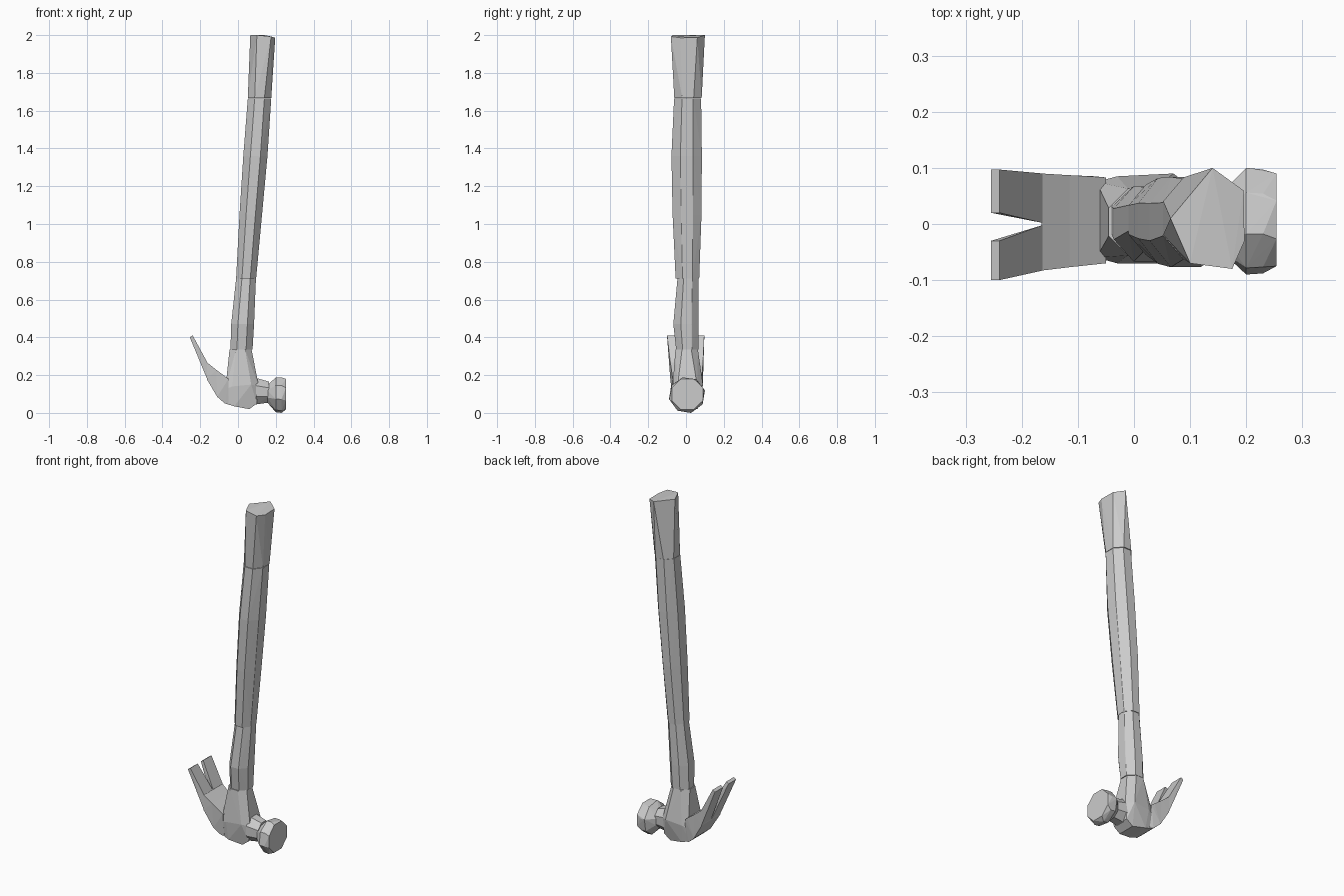
import bpy, bmesh
from math import cos, sin, pi

if "Cube" in bpy.data.objects:
    bpy.data.objects.remove(bpy.data.objects["Cube"])


def hull(name, points):
    """Flat-faceted convex part wrapped round a few points."""
    bm = bmesh.new()
    for p in points:
        bm.verts.new(p)
    res = bmesh.ops.convex_hull(bm, input=bm.verts)
    bad = [v for v in set(res["geom_interior"] + res["geom_unused"])
           if isinstance(v, bmesh.types.BMVert)]
    bmesh.ops.delete(bm, geom=bad, context='VERTS')
    bmesh.ops.recalc_face_normals(bm, faces=bm.faces)
    me = bpy.data.meshes.new(name)
    bm.to_mesh(me)
    bm.free()
    ob = bpy.data.objects.new(name, me)
    bpy.context.collection.objects.link(ob)
    return ob


def ring(h, a0, a1, b0, b1, sides=8, phase=0.5, axis='Z', tilt=0):
    """Polygon filling the bounds a0..a1, b0..b1 at height h along an axis."""
    uv = [(cos(2 * pi * (i + phase) / sides), sin(2 * pi * (i + phase) / sides))
          for i in range(sides)]
    mu, mv = max(abs(u) for u, v in uv), max(abs(v) for u, v in uv)
    pts = []
    for u, v in uv:
        a = (a0 + a1) / 2 + u / mu * (a1 - a0) / 2
        b = (b0 + b1) / 2 + v / mv * (b1 - b0) / 2
        k = h + tilt * u
        pts.append((a, b, k) if axis == 'Z' else (k, a, b))
    return pts


def slab(profile):
    """Points of an x-z profile, each with its own y range."""
    return [(x, y, z) for x, z, y0, y1 in profile for y in (y0, y1)]


# Flared butt of the handle
butt_top = [(.065, .01), (.14, .10), (.195, .06), (.197, -.03),
            (.175, -.08), (.10, -.07)]
hull("handle_butt",
     [(x, y, 2.0 - max(0, x - .15) * .3) for x, y in butt_top]
     + ring(1.667, .052, .176, -.062, .083))

# Long grip
hull("handle_grip",
     ring(1.665, .052, .176, -.063, .08)
     + ring(1.36, .028, .156, -.077, .084)
     + ring(1.05, .008, .127, -.071, .082)
     + ring(.712, -.010, .096, -.055, .07))

# Slim part of the handle next to the head
hull("handle_neck",
     ring(.712, -.010, .095, -.045, .066)
     + ring(.47, -.036, .085, -.067, .067)
     + ring(.335, -.040, .077, -.052, .065))

# Central block of the head
hull("head_block",
     ring(.335, -.045, .072, -.056, .063)
     + slab([(-.067, .125, -.06, .075), (-.070, .05, -.05, .065),
             (-.03, .14, -.07, .085), (.07, .15, -.07, .09),
             (-.02, .035, -.06, .07), (.06, .02, -.045, .06),
             (.10, .05, -.045, .06), (.11, .14, -.045, .06)]))

# Neck and striking face
hull("striker_neck",
     ring(.095, -.06, .065, .045, .185, axis='X')
     + ring(.165, -.05, .055, .055, .165, axis='X'))
hull("striker_face",
     ring(.155, -.048, .055, .055, .145, axis='X')
     + ring(.20, -.09, .10, .004, .188, axis='X', phase=0.3)
     + ring(.23, -.088, .097, .0, .188, axis='X', phase=0.3)
     + ring(.254, -.075, .09, .018, .18, axis='X', phase=0.5))

# Curved root of the claw
hull("claw_root_inner",
     slab([(-.05, .18, -.07, .083), (-.05, .045, -.055, .068),
           (-.07, .19, -.072, .085), (-.07, .05, -.06, .075),
           (-.11, .085, -.072, .085), (-.115, .228, -.077, .087)]))
hull("claw_root_outer",
     slab([(-.115, .228, -.077, .087), (-.11, .085, -.072, .085),
           (-.165, .268, -.083, .09), (-.165, .178, -.083, .09)]))

# Two tapering prongs
for side, root, tip in (("back", (.002, .09), (.02, .097)),
                        ("front", (-.083, -.002), (-.10, -.03))):
    hull("claw_prong_" + side,
         slab([(-.163, .268, *root), (-.163, .178, *root),
               (-.240, .41, *tip), (-.255, .40, *tip)]))
